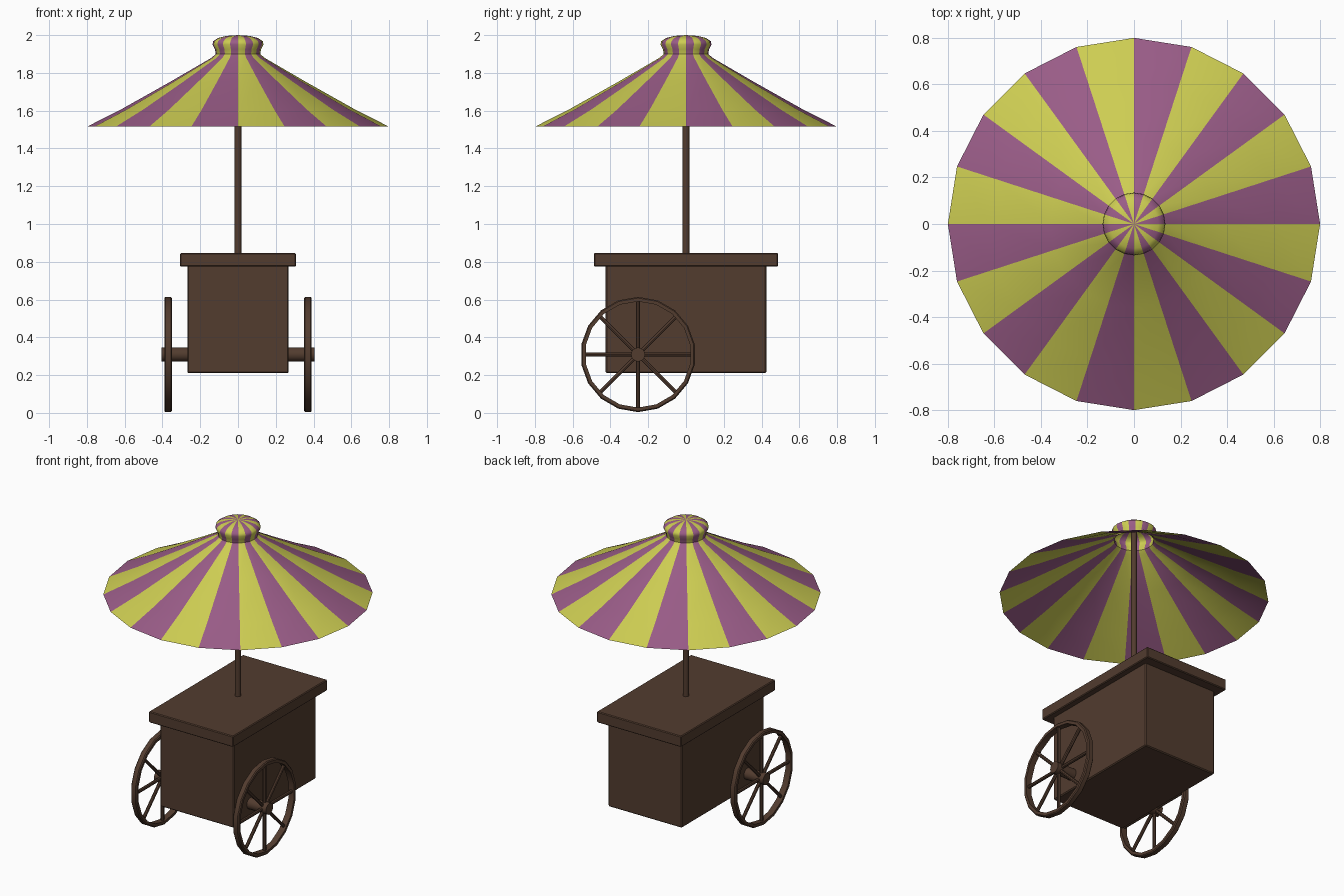
import bpy, bmesh
from math import pi, sin, cos
from mathutils import Matrix, Vector

if "Cube" in bpy.data.objects:
    bpy.data.objects.remove(bpy.data.objects["Cube"])


def material(name, rgb):
    m = bpy.data.materials.new(name)
    m.diffuse_color = (*rgb, 1)
    m.use_nodes = True
    m.node_tree.nodes["Principled BSDF"].inputs["Base Color"].default_value = m.diffuse_color
    return m


WOOD = material("dark_wood", (0.085, 0.045, 0.028))
YELLOW = material("yellow_cloth", (0.61, 0.61, 0.085))
PURPLE = material("purple_cloth", (0.32, 0.107, 0.243))


def finish(bm, name, mats, smooth=None):
    mesh = bpy.data.meshes.new(name)
    bm.to_mesh(mesh)
    bm.free()
    ob = bpy.data.objects.new(name, mesh)
    bpy.context.collection.objects.link(ob)
    for m in mats:
        mesh.materials.append(m)
    if smooth:
        bpy.ops.object.select_all(action='DESELECT')
        ob.select_set(True)
        bpy.context.view_layer.objects.active = ob
        bpy.ops.object.shade_smooth_by_angle(angle=smooth)
    return ob


def box(name, size, center, bevel):
    bm = bmesh.new()
    bmesh.ops.create_cube(bm, size=1, matrix=Matrix.Translation(center) @ Matrix.Diagonal((*size, 1)))
    bmesh.ops.bevel(bm, geom=bm.edges[:], offset=bevel, segments=1, affect='EDGES')
    return finish(bm, name, [WOOD])


def add_rod(bm, a, b, radius, sides):
    a, b = Vector(a), Vector(b)
    d = b - a
    mat = Matrix.Translation((a + b) / 2) @ d.to_track_quat('Z', 'Y').to_matrix().to_4x4()
    bmesh.ops.create_cone(bm, cap_ends=True, segments=sides, radius1=radius,
                          radius2=radius, depth=d.length, matrix=mat)


def rod(name, a, b, radius, sides):
    bm = bmesh.new()
    add_rod(bm, a, b, radius, sides)
    return finish(bm, name, [WOOD], 0.7)


# Cart body and lid
box("cart_body", (0.534, 0.85, 0.575), (0, 0, 0.4975), 0.006)
box("cart_lid", (0.612, 0.976, 0.072), (0, 0, 0.81), 0.005)

# Umbrella pole and wheel axle
rod("umbrella_pole", (0, 0, 0.8), (0, 0, 1.98), 0.018, 12)
WY, WZ = -0.254, 0.309
rod("axle", (-0.406, WY, WZ), (0.406, WY, WZ), 0.037, 16)


# Spoked wheel: square-section rim and eight thin spokes
def wheel(name, x):
    bm = bmesh.new()
    n = 18
    section = [(0.299, -0.02), (0.305, -0.014), (0.305, 0.014), (0.299, 0.02),
               (0.281, 0.02), (0.281, -0.02)]
    rings = []
    for i in range(n):
        a = pi / 2 + 2 * pi * i / n
        rings.append([bm.verts.new((x + w, WY + r * cos(a), WZ + r * sin(a))) for r, w in section])
    k = len(section)
    for i in range(n):
        p, q = rings[i], rings[(i + 1) % n]
        for j in range(k):
            bm.faces.new((p[j], q[j], q[(j + 1) % k], p[(j + 1) % k]))
    for i in range(8):
        a = i * pi / 4
        add_rod(bm, (x, WY, WZ), (x, WY + 0.29 * cos(a), WZ + 0.29 * sin(a)), 0.011, 8)
    bmesh.ops.recalc_face_normals(bm, faces=bm.faces[:])
    return finish(bm, name, [WOOD], 0.6)


wheel("wheel_right", 0.37)
wheel("wheel_left", -0.37)

# Striped canopy with bulging cap, one stripe per sector
profile = [(0.8, 1.515), (0.62, 1.606), (0.36, 1.752), (0.14, 1.88), (0.118, 1.9),
           (0.122, 1.925), (0.135, 1.95), (0.131, 1.968), (0.105, 1.985), (0.06, 1.996)]
bm = bmesh.new()
n = 20
rings = [[bm.verts.new((r * cos(2 * pi * i / n), r * sin(2 * pi * i / n), z)) for i in range(n)]
         for r, z in profile]
tip = bm.verts.new((0, 0, 2.0))
for i in range(n):
    j = (i + 1) % n
    faces = [bm.faces.new((lo[i], lo[j], hi[j], hi[i])) for lo, hi in zip(rings, rings[1:])]
    faces.append(bm.faces.new((rings[-1][i], rings[-1][j], tip)))
    for f in faces:
        f.material_index = i % 2
finish(bm, "canopy", [PURPLE, YELLOW], 0.9)
